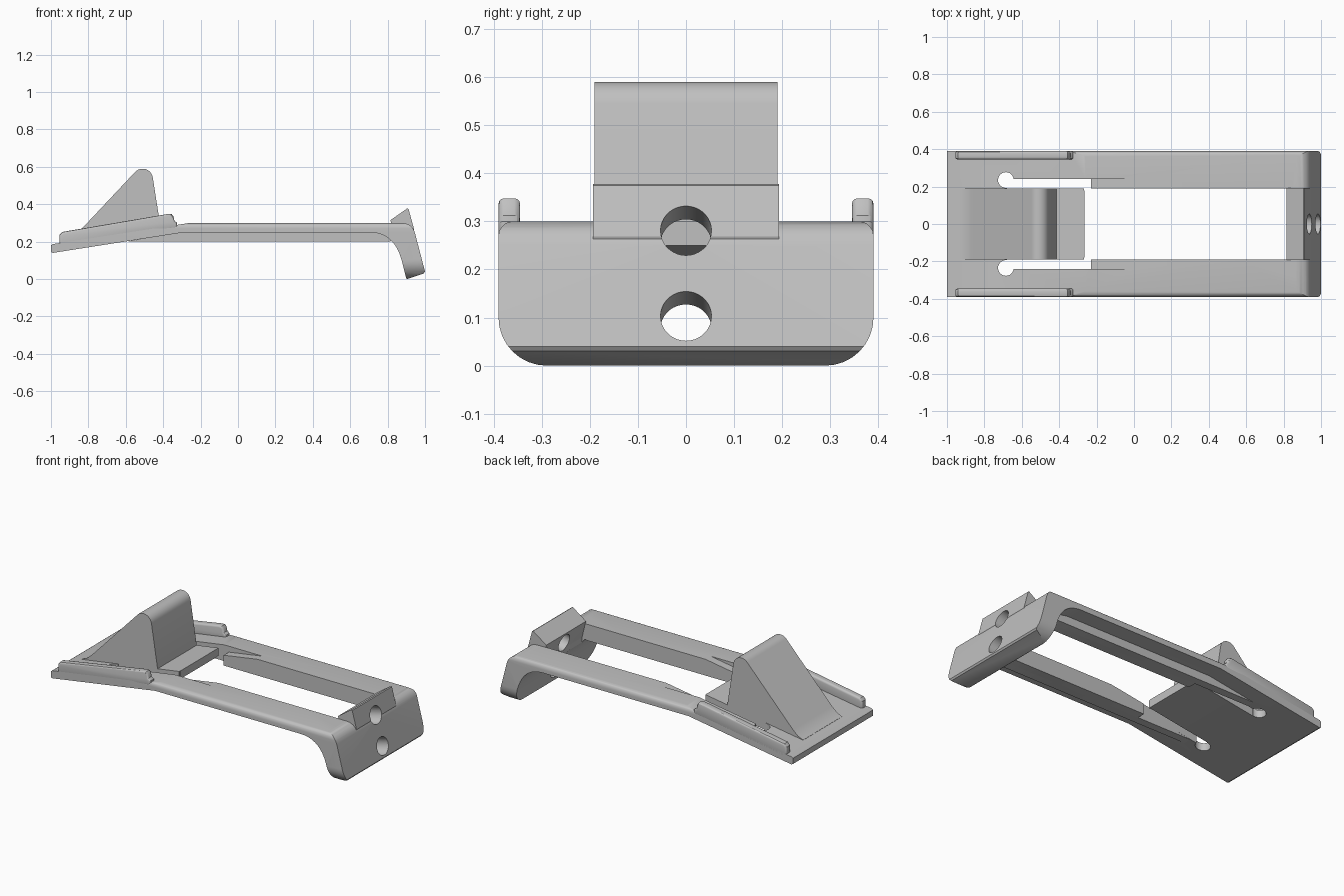
import bpy, bmesh, math
from mathutils import Vector

cube = bpy.data.objects.get("Cube")
if cube:
    bpy.data.objects.remove(cube, do_unlink=True)

grey = bpy.data.materials.new("light grey")
grey.use_nodes = True
grey.diffuse_color = (0.53, 0.53, 0.53, 1)
grey.node_tree.nodes["Principled BSDF"].inputs["Base Color"].default_value = (0.53, 0.53, 0.53, 1)


def prism(name, pts, axis, a, b):
    """Extrude a 2D profile from a to b along x, y or z."""
    place = {"x": lambda p, t: (t, p[0], p[1]),
             "y": lambda p, t: (p[0], t, p[1]),
             "z": lambda p, t: (p[0], p[1], t)}[axis]
    bm = bmesh.new()
    face = bm.faces.new([bm.verts.new(place(p, a)) for p in pts])
    new = bmesh.ops.extrude_face_region(bm, geom=[face])["geom"]
    shift = Vector(place((0, 0), b - a))
    bmesh.ops.translate(bm, vec=shift, verts=[v for v in new if isinstance(v, bmesh.types.BMVert)])
    bmesh.ops.recalc_face_normals(bm, faces=bm.faces)
    mesh = bpy.data.meshes.new(name)
    bm.to_mesh(mesh)
    bm.free()
    mesh.materials.append(grey)
    obj = bpy.data.objects.new(name, mesh)
    bpy.context.collection.objects.link(obj)
    return obj


def arc(cx, cy, r, a, b, n=8):
    steps = [math.radians(a + (b - a) * i / n) for i in range(n + 1)]
    return [(cx + r * math.cos(t), cy + r * math.sin(t)) for t in steps]


def rect(x0, x1, y0, y1):
    return [(x0, y0), (x1, y0), (x1, y1), (x0, y1)]


def apply_mod(obj, mod):
    bpy.context.view_layer.objects.active = obj
    bpy.ops.object.modifier_apply(modifier=mod.name)


def boolean(obj, cutter, op="DIFFERENCE", keep=False):
    mod = obj.modifiers.new("cut", "BOOLEAN")
    mod.operation, mod.solver, mod.object = op, "EXACT", cutter
    apply_mod(obj, mod)
    if not keep:
        bpy.data.objects.remove(cutter, do_unlink=True)


def bezier(p, q, r, n=14):
    p, q, r = Vector(p), Vector(q), Vector(r)
    return [tuple((1 - t) ** 2 * p + 2 * t * (1 - t) * q + t * t * r)
            for t in [i / n for i in range(n + 1)]]


# Frame: thin sloped plate, flat span and hooked end in one profile
outline = [(-1, .145), (-.99, .14), (-.29, .25)]
outline += bezier((.7, .25), (.835, .25), (.875, .1))
outline += [(.9, .003), (.905, 0), (.993, .03), (1, .04)]
outline += bezier((.945, .25), (.93, .3), (.87, .3), 8)
outline += [(-.26, .3), (-.99, .187), (-1, .18)]
frame = prism("frame", outline, "y", -.39, .39)

# Rounded cross-section
section = arc(-.29, .1, .1, 180, 270) + arc(.29, .1, .1, 270, 360)
section += arc(.36, .27, .03, 0, 90, 5) + arc(-.36, .27, .03, 90, 180, 5)
boolean(frame, prism("section", section, "x", -1.1, 1.1), "INTERSECT")

# Central window and the gap around the tongue
boolean(frame, prism("window", rect(-.265, .84, -.19, .19), "z", .12, .5))
for s in (-1, 1):
    y0, y1 = sorted((s * .185, s * .24))
    if s > 0:
        y0 = .19
    else:
        y1 = -.19
    boolean(frame, prism("slot", rect(-.68, -.23, y0, y1), "z", 0, .5))
    boolean(frame, prism("gap", rect(-.267, -.23, *sorted((s * .18, s * .235))), "z", 0, .5))
    boolean(frame, prism("slot_end", arc(-.685, s * .235, .042, 0, 345, 23), "z", 0, .5))
    boolean(frame, prism("slope", [(-.24, .262), (0, .3), (0, .32), (-.24, .32)], "y",
                         *sorted((s * .18, s * .24))))

# Catch block on the hooked end
catch = prism("catch", [(.815, .315), (.845, .19), (.875, .12), (.92, .2), (.941, .268),
                        (.912, .375), (.905, .378)], "y", -.193, .193)

# Two screw holes, square to the hook face
for x, z in ((.935, .28), (.984, .103)):
    drill = prism("drill", arc(0, 0, .053, 0, 350, 35), "z", -.25, .25)
    drill.location = (x, 0, z)
    drill.rotation_euler = (0, math.radians(75.4), 0)
    bpy.context.view_layer.update()
    boolean(frame, drill, keep=True)
    boolean(catch, drill)

# Wedge on the tongue
wedge_pts = [(-.92, .17), (-.93, .198), (-.895, .212), (-.86, .243)]
wedge_pts += arc(-.51, .535, .055, 136, 10, 12) + [(-.41, .25)]
wedge = prism("wedge", wedge_pts, "y", -.19, .19)

# Side lips and stiffening ribs
parts = [frame, catch, wedge]
lip_pts = [(-.955, .165), (-.955, .235), (-.94, .252), (-.375, .348), (-.355, .348),
           (-.345, .335), (-.34, .312), (-.325, .3), (-.325, .27)]
for side, s in (("right", -1), ("left", 1)):
    lip = prism(side + "_lip", lip_pts, "y", *sorted((s * .345, s * .39)))
    bev = lip.modifiers.new("bevel", "BEVEL")
    bev.width, bev.segments, bev.limit_method = .012, 3, "ANGLE"
    bev.angle_limit = math.radians(60)
    apply_mod(lip, bev)
    outer = prism(side + "_rib", [(-.6, .2), (.81, .2), (.85, .22), (.8, .26), (-.25, .26)],
                  "y", *sorted((s * .24, s * .29)))
    inner = prism(side + "_inner_rib", [(-.23, .2), (.81, .2), (.85, .22), (.8, .26), (-.23, .26)],
                  "y", *sorted((s * .19, s * .24)))
    parts += [lip, outer, inner]

for obj in parts:
    bpy.ops.object.select_all(action="DESELECT")
    obj.select_set(True)
    bpy.context.view_layer.objects.active = obj
    bpy.ops.object.shade_smooth_by_angle(angle=math.radians(30))
